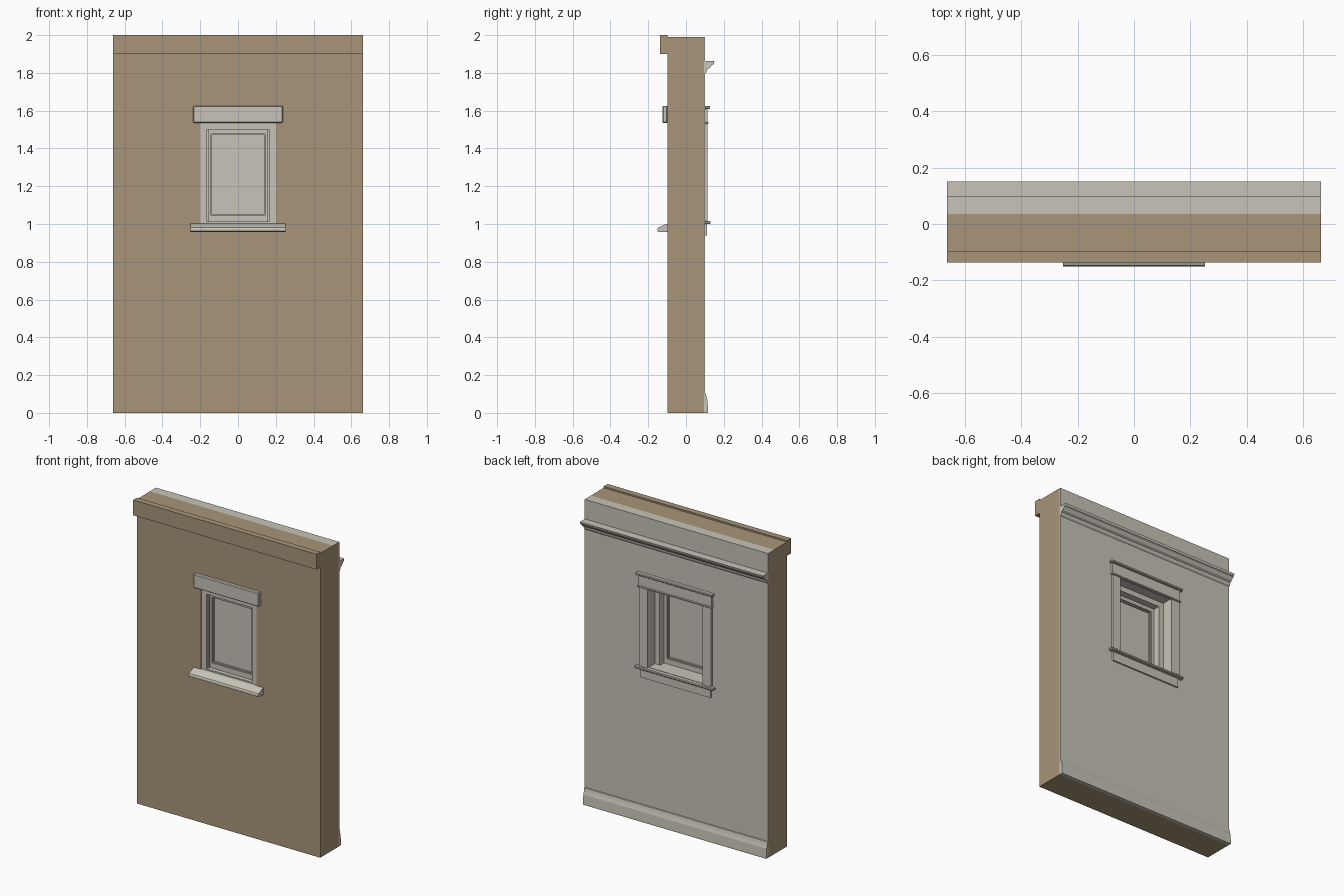
import bpy
import bmesh

if "Cube" in bpy.data.objects:
    bpy.data.objects.remove(bpy.data.objects["Cube"])


def material(name, rgb):
    m = bpy.data.materials.new(name)
    m.use_nodes = True
    m.diffuse_color = (*rgb, 1)
    m.node_tree.nodes["Principled BSDF"].inputs["Base Color"].default_value = (*rgb, 1)
    return m


TAN = material("tan_wall", (0.397, 0.301, 0.191))
CREAM = material("cream_trim", (0.578, 0.552, 0.479))


def finish(name, bm, mat, bevel=0):
    bmesh.ops.recalc_face_normals(bm, faces=bm.faces)
    me = bpy.data.meshes.new(name)
    bm.to_mesh(me)
    bm.free()
    ob = bpy.data.objects.new(name, me)
    bpy.context.collection.objects.link(ob)
    me.materials.append(mat)
    if bevel:
        mod = ob.modifiers.new("soft_edge", "BEVEL")
        mod.width, mod.segments = bevel, 1
    return ob


def extrude_profile(name, points, half_width, mat):
    """Extrude a (y, z) profile along x, centred."""
    bm = bmesh.new()
    face = bm.faces.new([bm.verts.new((-half_width, y, z)) for y, z in points])
    new = bmesh.ops.extrude_face_region(bm, geom=[face])["geom"]
    verts = [v for v in new if isinstance(v, bmesh.types.BMVert)]
    bmesh.ops.translate(bm, verts=verts, vec=(2 * half_width, 0, 0))
    return finish(name, bm, mat)


def box(name, x, y, z, mat=CREAM, bevel=0):
    bm = bmesh.new()
    bmesh.ops.create_cube(bm, size=1)
    for v in bm.verts:
        v.co = [(lo + hi) / 2 + c * (hi - lo) for c, (lo, hi) in zip(v.co, (x, y, z))]
    return finish(name, bm, mat, bevel)


def ring(name, outer, inner, y, mat=CREAM):
    """Rectangular frame; outer and inner are (half width, bottom, top)."""
    bm = bmesh.new()

    def loop(w, lo, hi):
        return [bm.verts.new((a, y[0], b)) for a, b in ((-w, lo), (w, lo), (w, hi), (-w, hi))]

    a, b = loop(*outer), loop(*inner)
    faces = [bm.faces.new((a[i], a[(i + 1) % 4], b[(i + 1) % 4], b[i])) for i in range(4)]
    new = bmesh.ops.extrude_face_region(bm, geom=faces)["geom"]
    verts = [v for v in new if isinstance(v, bmesh.types.BMVert)]
    bmesh.ops.translate(bm, verts=verts, vec=(0, y[1] - y[0], 0))
    bmesh.ops.dissolve_limit(bm, angle_limit=0.001, verts=[], edges=[])
    return finish(name, bm, mat)


# Wall layers around the window opening
WALL, OPENING = (0.663, 0, 1.99), (0.2, 1.0, 1.535)
ring("outer_wall", WALL, OPENING, (-0.097, 0.036), TAN)
inner = ring("inner_wall", WALL, OPENING, (0.036, 0.094), TAN)
inner.data.materials.append(CREAM)
for p in inner.data.polygons:
    in_opening = abs(p.normal.y) < 0.5 and abs(p.center.x) < 0.3 and 0.9 < p.center.z < 1.6
    if p.normal.z > 0.5 or in_opening:
        p.material_index = 1
ring("plaster_skin", WALL, OPENING, (0.094, 0.1))
box("front_cornice", (-0.663, 0.663), (-0.137, -0.097), (1.9, 2.0), TAN)

# Room-side mouldings
extrude_profile("crown_moulding", [
    (0.1, 1.862), (0.151, 1.862), (0.147, 1.847), (0.137, 1.842),
    (0.126, 1.826), (0.112, 1.818), (0.108, 1.803), (0.1, 1.795)], 0.663, CREAM)
extrude_profile("baseboard", [
    (0.1, 0), (0.117, 0), (0.117, 0.01), (0.114, 0.065),
    (0.108, 0.085), (0.104, 0.105), (0.1, 0.108)], 0.663, CREAM)

# Window unit
SASH, PANE = (0.165, 1.012, 1.5), (0.137, 1.052, 1.47)
ring("window_frame", OPENING, SASH, (-0.092, 0.036))
ring("sash", SASH, (0.143, 1.046, 1.476), (-0.064, -0.008))
ring("glazing_bead", (0.143, 1.046, 1.476), PANE, (-0.056, -0.016))
box("pane", (-0.137, 0.137), (-0.045, -0.027), (1.052, 1.47))
for side, s in (("left", 1), ("right", -1)):
    box(side + "_sash_stop", sorted((s * 0.165, s * 0.157)), (-0.076, -0.064), (1.012, 1.5))

# Exterior trim
box("exterior_head_trim", (-0.237, 0.237), (-0.125, -0.097), (1.535, 1.626), bevel=0.005)
extrude_profile("exterior_sill", [
    (-0.092, 1.003), (-0.11, 0.998), (-0.147, 0.981), (-0.151, 0.974),
    (-0.151, 0.962), (-0.143, 0.958), (-0.097, 0.958)], 0.252, CREAM)

# Interior trim
for side, s in (("left", 1), ("right", -1)):
    box(side + "_casing", sorted((s * 0.2, s * 0.262)), (0.1, 0.114), (1.014, 1.532))
box("head_casing", (-0.264, 0.264), (0.1, 0.114), (1.532, 1.61))
box("head_bead", (-0.27, 0.27), (0.1, 0.12), (1.53, 1.541), bevel=0.003)
box("head_cap", (-0.28, 0.28), (0.1, 0.128), (1.61, 1.626), bevel=0.004)
box("stool", (-0.285, 0.285), (0.1, 0.13), (0.999, 1.015), bevel=0.004)
box("stool_inside", (-0.2, 0.2), (0.036, 0.1), (0.999, 1.015))
box("apron", (-0.255, 0.255), (0.1, 0.11), (0.94, 0.999))
